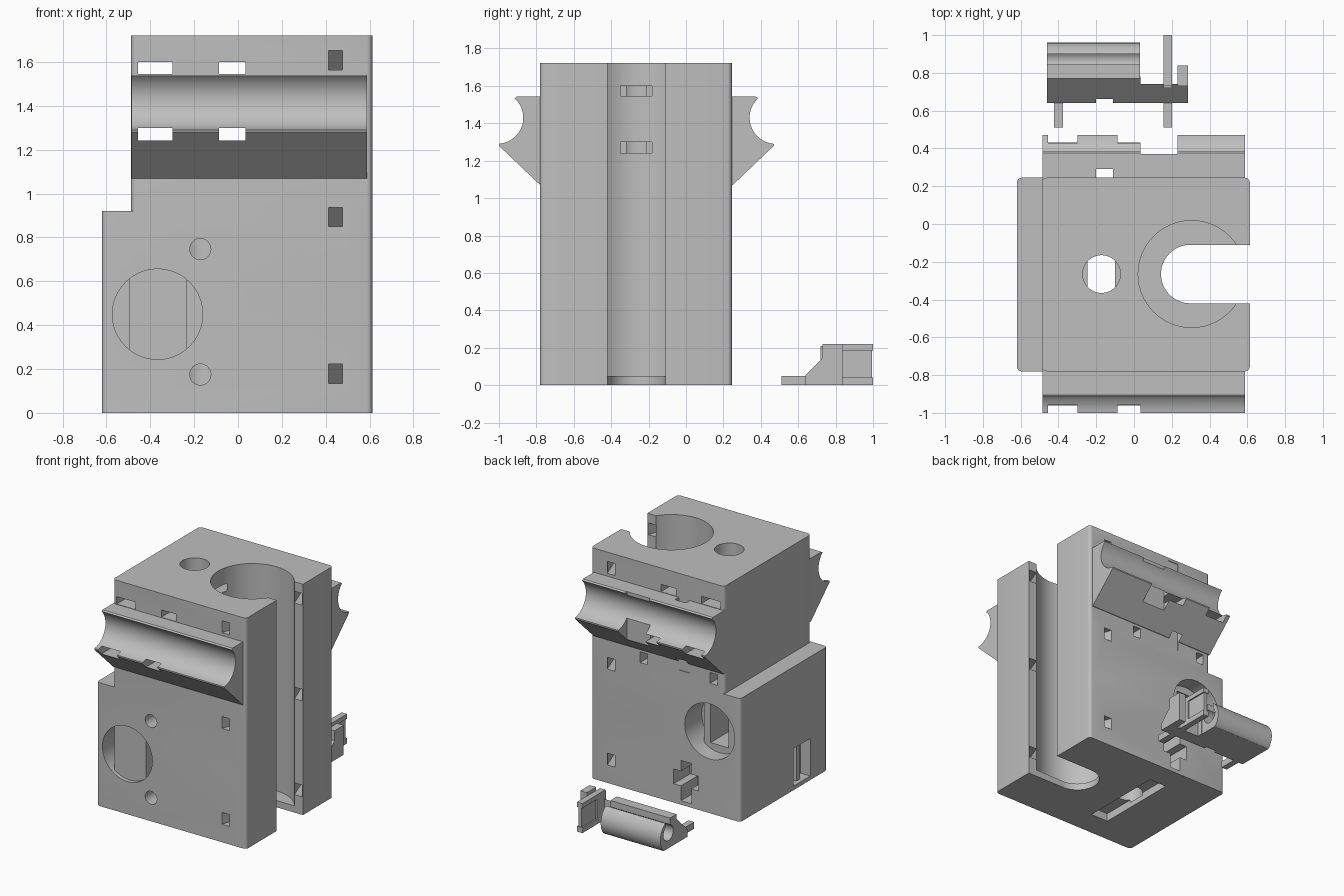
import bpy, bmesh, math
from mathutils import Matrix, Vector

if "Cube" in bpy.data.objects:
    bpy.data.objects.remove(bpy.data.objects["Cube"])

grey = bpy.data.materials.new("plain grey")
grey.use_nodes = True
colour = (0.52, 0.52, 0.52, 1)
grey.diffuse_color = colour
grey.node_tree.nodes["Principled BSDF"].inputs["Base Color"].default_value = colour


def finish(bm, name):
    bmesh.ops.recalc_face_normals(bm, faces=bm.faces)
    mesh = bpy.data.meshes.new(name)
    bm.to_mesh(mesh)
    bm.free()
    mesh.materials.append(grey)
    obj = bpy.data.objects.new(name, mesh)
    bpy.context.collection.objects.link(obj)
    return obj


def box(name, x, y, z, fillet=0):
    bm = bmesh.new()
    bmesh.ops.create_cube(bm, size=1)
    for v in bm.verts:
        v.co = [(a + b) / 2 + c * (b - a) for (a, b), c in zip((x, y, z), v.co)]
    if fillet:
        upright = [e for e in bm.edges
                   if abs(e.verts[0].co.z - e.verts[1].co.z) > 0.01]
        bmesh.ops.bevel(bm, geom=upright, offset=fillet, segments=4,
                        profile=0.5, affect="EDGES")
    return finish(bm, name)


def rod(name, start, end, radius, sides=64):
    start, end = Vector(start), Vector(end)
    axis = end - start
    turn = axis.to_track_quat("Z", "Y").to_matrix().to_4x4()
    bm = bmesh.new()
    bmesh.ops.create_cone(bm, cap_ends=True, segments=sides, radius1=radius,
                          radius2=radius, depth=axis.length,
                          matrix=Matrix.Translation((start + end) / 2) @ turn)
    return finish(bm, name)


def extrude_x(name, profile, x0, x1):
    bm = bmesh.new()
    face = bm.faces.new([bm.verts.new((x0, y, z)) for y, z in profile])
    new = bmesh.ops.extrude_face_region(bm, geom=[face])["geom"]
    bmesh.ops.translate(bm, vec=(x1 - x0, 0, 0),
                        verts=[g for g in new if isinstance(g, bmesh.types.BMVert)])
    return finish(bm, name)


def arc(cy, cz, radius, a0, a1, steps=20):
    angles = [math.radians(a0 + (a1 - a0) * i / steps) for i in range(steps + 1)]
    return [(cy + radius * math.cos(a), cz + radius * math.sin(a)) for a in angles]


def combine(target, tool, operation="DIFFERENCE"):
    bpy.ops.object.select_all(action="DESELECT")
    bpy.context.view_layer.objects.active = target
    target.select_set(True)
    mod = target.modifiers.new("shape", "BOOLEAN")
    mod.solver = "EXACT"
    mod.operation = operation
    mod.object = tool
    bpy.ops.object.modifier_apply(modifier=mod.name)
    bpy.data.objects.remove(tool)


def smooth(obj):
    bpy.ops.object.select_all(action="DESELECT")
    bpy.context.view_layer.objects.active = obj
    obj.select_set(True)
    bpy.ops.object.shade_smooth_by_angle(angle=math.radians(30))


FRONT, BACK, MID = -0.78, 0.245, -0.265

# Stepped block
body = box("holder_body", (-0.62, 0.613), (FRONT, BACK), (0, 0.92), 0.025)
combine(body, box("upper", (-0.487, 0.613), (FRONT, BACK), (0.5, 1.722), 0.025), "UNION")

# Concave rails, mirrored on the front and the back
rail = [(-0.7, 1.07), (FRONT, 1.07), (-1, 1.28), (-1, 1.29)]
rail += arc(-1.01, 1.43, 0.14, -82, 48)
rail += [(-0.905, 1.542), (-0.7, 1.542)]
combine(body, extrude_x("rail", rail, -0.485, 0.588), "UNION")
rear_rail = extrude_x("rail", [(2 * MID - y, z) for y, z in rail], -0.485, 0.588)
combine(rear_rail, box("cut", (0.035, 0.23), (0.37, 0.6), (1, 1.7)))
combine(body, rear_rail, "UNION")

# Large bore with an open side and a narrower floor opening
combine(body, rod("cut", (0.305, MID, 0.05), (0.305, MID, 1.9), 0.283))
combine(body, rod("cut", (0.298, MID, -0.1), (0.298, MID, 0.4), 0.155))
combine(body, box("cut", (0.298, 0.8), (MID - 0.155, MID + 0.155), (-0.1, 1.9)))

# Narrow bore with a rectangular recess underneath
combine(body, rod("cut", (-0.172, MID, 0.04), (-0.172, MID, 1.9), 0.1))
combine(body, box("cut", (-0.245, -0.1), (MID - 0.32, MID + 0.32), (-0.1, 0.06)))

# Through channels above and below the rails
for x in ((-0.455, -0.298), (-0.087, 0.035)):
    for z in ((1.545, 1.6), (1.242, 1.3)):
        combine(body, box("cut", x, (-1.2, 0.7), z))

# Slanted strap passages from the outer faces into the open side
for z in (0.178, 0.893, 1.608):
    for side in (-1, 1):
        outer = MID + side * 0.5125
        tool = box("cut", (-0.03, 0.03), (-0.24, 0.24), (z - 0.044, z + 0.044))
        tool.matrix_world = (Matrix.Translation((0.51, (outer + MID + side * 0.155) / 2, 0))
                             @ Matrix.Rotation(math.radians(20 * side), 4, "Z"))
        bpy.context.view_layer.update()
        combine(body, tool)

# Screw holes into the narrow bore
for z in (0.175, 0.747):
    combine(body, rod("cut", (-0.172, -0.9, z), (-0.172, MID, z), 0.048, 40))

# Round pockets, each holding a flat-sided insert
for outer, side, z, inset in ((FRONT, 1, 0.45, 0.03), (BACK, -1, 0.61, 0.12)):
    pocket = rod("cut", (-0.367, outer - side * 0.1, z),
                 (-0.367, outer + side * 0.2, z), 0.206)
    near, far = sorted((outer + side * inset, outer + side * 0.4))
    combine(pocket, box("insert", (-0.495, -0.235), (near, far), (z - 0.3, z + 0.3)))
    combine(body, pocket)
combine(body, box("cut", (-0.44, -0.29), (-0.1, 0.2), (0.46, 0.76)))

# Cross-shaped socket, latch holes and rail notch at the back
for x, z in (((-0.215, -0.13), (0.03, 0.33)), ((-0.275, -0.07), (0.14, 0.25))):
    combine(body, box("cut", x, (0.05, 0.4), z))
for x in (-0.4, 0.178):
    combine(body, box("cut", (x - 0.03, x + 0.03), (0.1, 0.3), (0.97, 1.05)))
combine(body, box("cut", (-0.2, -0.112), (BACK - 0.005, 0.29), (1, 1.7)))

# Slot with a centre bar in the left wall
for y in (-0.54, -0.42):
    combine(body, box("cut", (-0.8, -0.54), (y - 0.04, y + 0.04), (0.03, 0.31)))
combine(body, box("cut", (-0.8, -0.59), (-0.55, -0.4), (0.03, 0.31)))
smooth(body)

# Separate clip: sloped bar with an open tube behind it
wedge = [(0.64, 0), (0.64, 0.055), (0.78, 0.195), (0.78, 0)]
clip = extrude_x("clip", wedge, -0.46, 0.285)
tube = [(0.77, 0), (0.92, 0)] + arc(0.83, 0.09, 0.13, -40, 78, 14) + [(0.77, 0.218)]
combine(clip, extrude_x("tube", tube, -0.46, 0.032), "UNION")
combine(clip, rod("cut", (-0.6, 0.865, 0.115), (0.1, 0.865, 0.115), 0.058, 40))
combine(clip, box("cut", (-0.6, 0.1), (0.845, 0.9), (0.13, 0.3)))
combine(clip, box("cut", (-0.2, -0.112), (0.6, 0.662), (-0.1, 0.3)))
combine(clip, box("cut", (0.035, 0.23), (0.74, 0.9), (-0.1, 0.3)))

# Clip feet, latch arm with ribs, and end tab
for x in (-0.4, 0.178):
    combine(clip, box("foot", (x - 0.023, x + 0.023), (0.51, 0.67), (0, 0.05)), "UNION")
for x, y, z in (((0.165, 0.19), (0.72, 0.995), (0, 0.2)),
                ((0.155, 0.2), (0.73, 1.0), (0.185, 0.22)),
                ((0.155, 0.2), (0.73, 1.0), (0, 0.04)),
                ((0.155, 0.2), (0.72, 0.83), (0.01, 0.21)),
                ((0.23, 0.285), (0.73, 0.838), (0, 0.22))):
    combine(clip, box("arm", x, y, z), "UNION")
smooth(clip)
